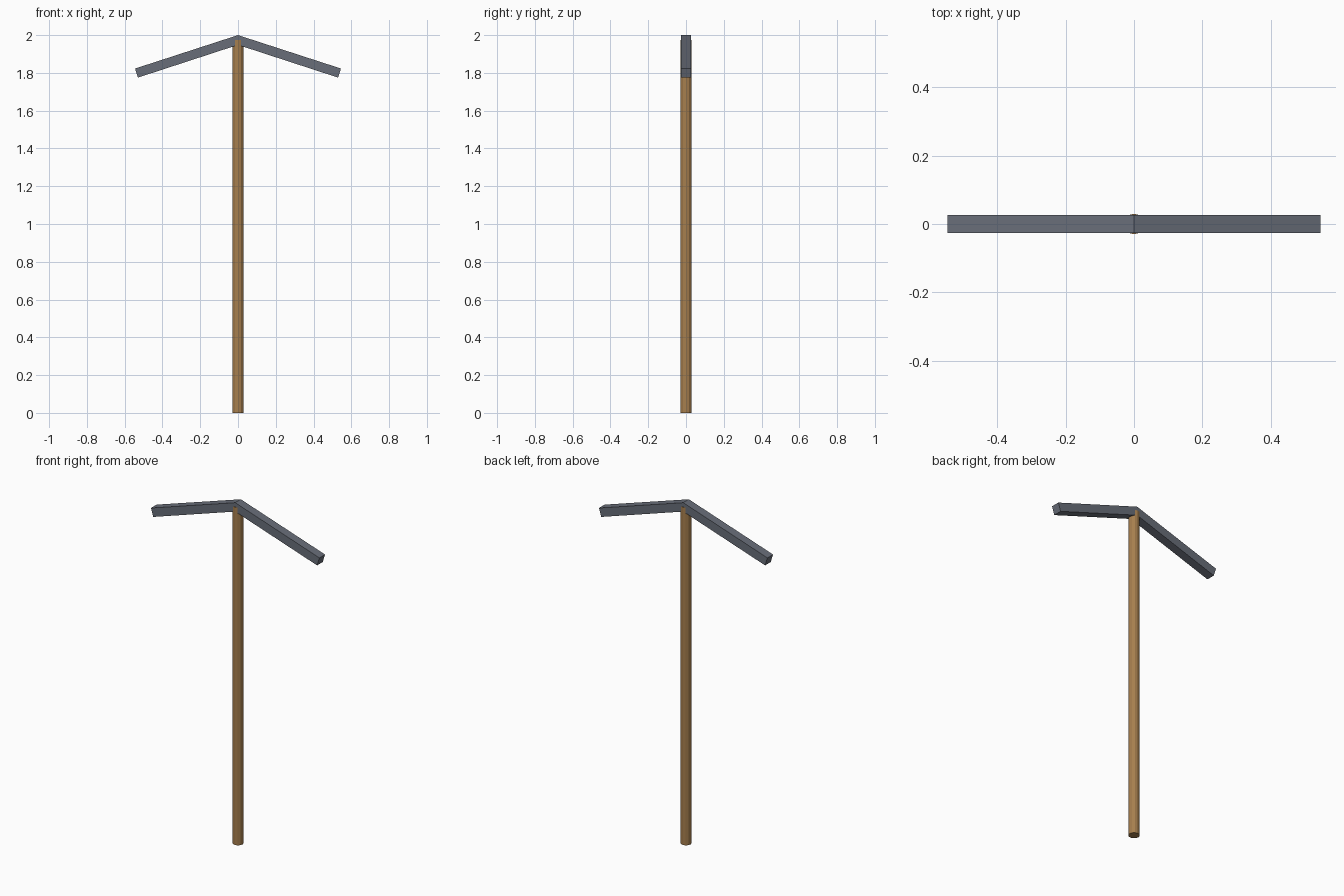
import bpy
import bmesh

cube = bpy.data.objects.get("Cube")
if cube:
    bpy.data.objects.remove(cube, do_unlink=True)


def make_material(name, color):
    mat = bpy.data.materials.new(name)
    mat.use_nodes = True
    mat.diffuse_color = color
    mat.node_tree.nodes["Principled BSDF"].inputs["Base Color"].default_value = color
    return mat


wood = make_material("brown wood", (0.38, 0.21, 0.075, 1))
steel = make_material("dark steel", (0.14, 0.155, 0.19, 1))

# Straight twelve-sided handle
HANDLE_TOP = 1.975
bpy.ops.mesh.primitive_cylinder_add(vertices=12, radius=0.03, depth=HANDLE_TOP,
                                    location=(0, 0, HANDLE_TOP / 2))
handle = bpy.context.object
handle.name = "handle"
handle.data.materials.append(wood)

# Two-armed pick head: one arm's profile, mirrored across the ridge
HALF_DEPTH = 0.026
arm = [(0, 1.948), (0.53, 1.775), (0.545, 1.823), (0, 2.0)]
bm = bmesh.new()
face = bm.faces.new([bm.verts.new((x, -HALF_DEPTH, z)) for x, z in arm])
sweep = bmesh.ops.extrude_face_region(bm, geom=[face])
new_verts = [v for v in sweep["geom"] if isinstance(v, bmesh.types.BMVert)]
bmesh.ops.translate(bm, verts=new_verts, vec=(0, 2 * HALF_DEPTH, 0))
# Open the centre so both arms join as one solid
centre = [f for f in bm.faces if all(abs(v.co.x) < 1e-5 for v in f.verts)]
bmesh.ops.delete(bm, geom=centre, context='FACES_ONLY')
bmesh.ops.recalc_face_normals(bm, faces=bm.faces)
mesh = bpy.data.meshes.new("pick_head")
bm.to_mesh(mesh)
bm.free()
mesh.materials.append(steel)
head = bpy.data.objects.new("pick_head", mesh)
bpy.context.collection.objects.link(head)
mirror = head.modifiers.new("mirror", 'MIRROR')
mirror.use_clip = True
